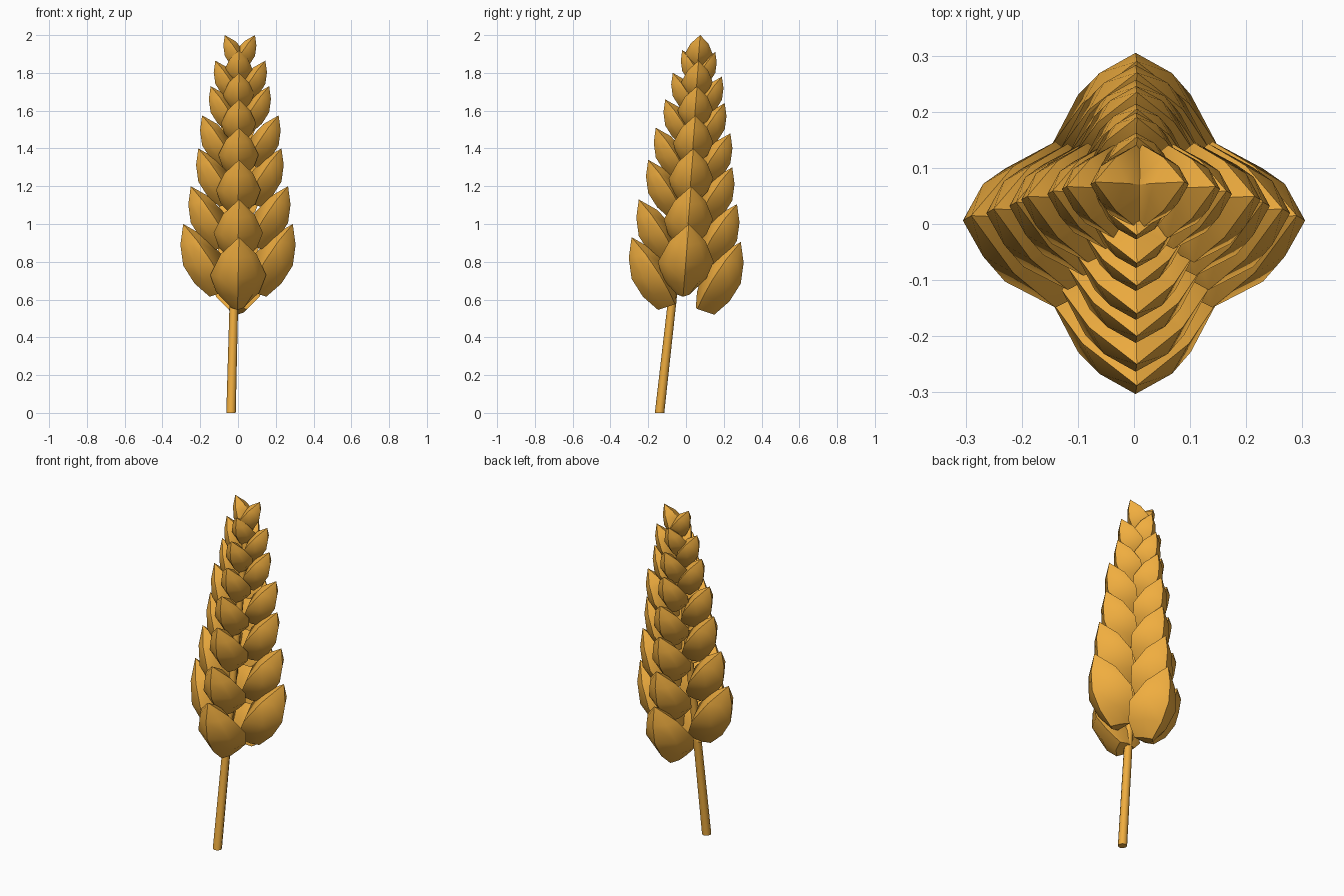
import bpy, bmesh, math
from mathutils import Vector

if "Cube" in bpy.data.objects:
    bpy.data.objects.remove(bpy.data.objects["Cube"])

gold = bpy.data.materials.new("golden_straw")
gold.diffuse_color = (0.87, 0.42, 0.05, 1)
gold.use_nodes = True
gold.node_tree.nodes["Principled BSDF"].inputs["Base Color"].default_value = gold.diffuse_color

# Husk stations, base upwards, relative to the tip:
# rim (out, up), half width, keel (out, up), inner bulge
STATIONS = [
    ((-0.23, -0.355), 0.05, (-0.14, -0.385), 0.01),
    ((-0.20, -0.29), 0.115, (-0.06, -0.315), 0.04),
    ((-0.15, -0.20), 0.148, (0.0, -0.22), 0.065),
    ((-0.075, -0.09), 0.095, (0.015, -0.11), 0.045),
]


def finish(bm, name, angle):
    bmesh.ops.recalc_face_normals(bm, faces=bm.faces)
    me = bpy.data.meshes.new(name)
    bm.to_mesh(me)
    bm.free()
    me.materials.append(gold)
    ob = bpy.data.objects.new(name, me)
    bpy.context.collection.objects.link(ob)
    bpy.ops.object.select_all(action='DESELECT')
    ob.select_set(True)
    bpy.context.view_layer.objects.active = ob
    bpy.ops.object.shade_smooth_by_angle(angle=math.radians(angle))


def add_husk(bm, tip, out, s, lean):
    side = Vector((0, 0, 1)).cross(out)

    def vert(o, w, u):
        # the whole ear leans slightly, so shear the husk with it
        p = tip + (out * o + side * w + Vector((0, 0, u))) * s
        return bm.verts.new(p + lean * (u * s))

    rings = []
    for (ro, ru), hw, (ko, ku), bulge in STATIONS:
        mo, mu = ro + (ko - ro) * 0.6, ru + (ku - ru) * 0.6
        rings.append([vert(ro, hw, ru), vert(mo, hw * 0.68, mu), vert(ko, 0, ku),
                      vert(mo, -hw * 0.68, mu), vert(ro, -hw, ru),
                      vert(ro - bulge * 0.8, 0, ru + bulge * 0.6)])
    for a, b in zip(rings, rings[1:]):
        for i in range(6):
            j = (i + 1) % 6
            bm.faces.new((a[i], a[j], b[j], b[i]))
    bm.faces.new(rings[0])
    top = vert(0, 0, 0)
    for i in range(6):
        bm.faces.new((rings[-1][i], rings[-1][(i + 1) % 6], top))


# Four rows of seven husks: outward direction, distances of tips, heights of tips
SCALES = [1, 0.88, 0.8, 0.72, 0.63, 0.56, 0.5]
SIDE_Z = [1.0, 1.2, 1.4, 1.575, 1.73, 1.865, 2.0]
ROWS = {
    "front_husks": ((0, -1, 0), [0.288, 0.25, 0.20, 0.16, 0.11, 0.07, 0.02],
                    [0.93, 1.13, 1.34, 1.51, 1.66, 1.80, 1.92]),
    "back_husks": ((0, 1, 0), [0.29, 0.27, 0.245, 0.235, 0.205, 0.19, 0.155],
                   [0.905, 1.105, 1.30, 1.48, 1.64, 1.78, 1.91]),
    "left_husks": ((-1, 0, 0), [0.29, 0.25, 0.21, 0.19, 0.145, 0.12, 0.07], SIDE_Z),
    "right_husks": ((1, 0, 0), [0.29, 0.265, 0.23, 0.215, 0.165, 0.145, 0.09], SIDE_Z),
}
for name, (d, dist, heights) in ROWS.items():
    out = Vector(d)
    bm = bmesh.new()
    for r, z, s in zip(dist, heights, SCALES):
        tip = out * r + Vector((0, 0, z))
        if d[0]:
            tip.y = 0.015 + 0.06 * (z - 1.0)
            lean = Vector((0, 0.08, 0))
        else:
            tip.x = 0.005
            lean = Vector((0.02, 0, 0))
        add_husk(bm, tip, out, s, lean)
    finish(bm, name, 45)

# Leaning stem that runs up inside the ear
bm = bmesh.new()
bottom, top = Vector((-0.037, -0.14, 0)), Vector((0.01, 0.065, 1.82))
loops = []
for p, r in ((bottom, 0.025), (top, 0.018)):
    loops.append([bm.verts.new(p + Vector((math.cos(a), math.sin(a), 0)) * r)
                  for a in (i * math.tau / 8 for i in range(8))])
for i in range(8):
    j = (i + 1) % 8
    bm.faces.new((loops[0][i], loops[0][j], loops[1][j], loops[1][i]))
bm.faces.new(loops[0])
bm.faces.new(loops[1])
finish(bm, "stem", 50)
